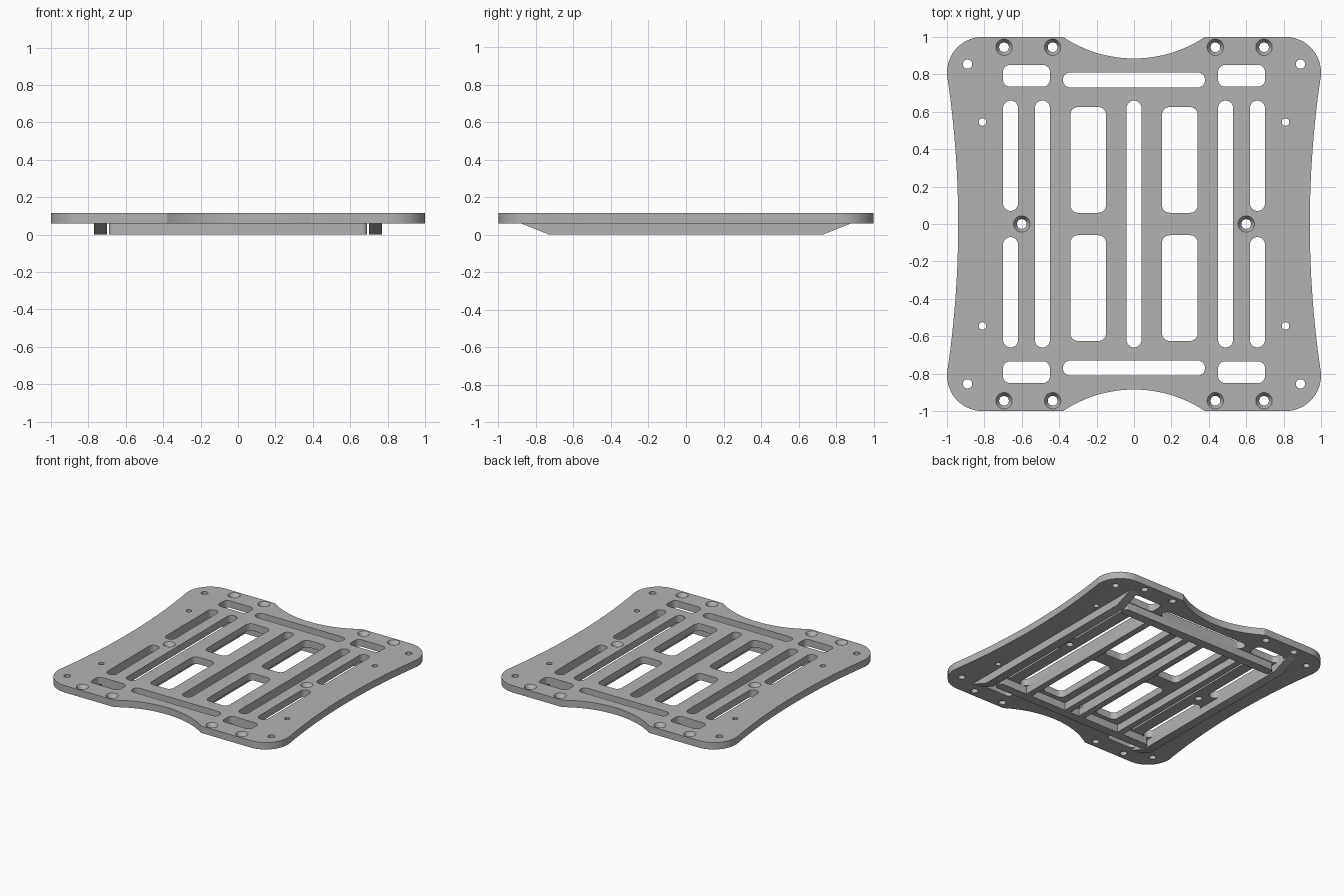
import bpy, bmesh
from math import sin, cos, pi, asin

cube = bpy.data.objects.get("Cube")
if cube:
    bpy.data.objects.remove(cube)

grey = bpy.data.materials.new("plain grey")
grey.use_nodes = True
GREY = (0.45, 0.45, 0.45, 1)
grey.diffuse_color = GREY
grey.node_tree.nodes["Principled BSDF"].inputs["Base Color"].default_value = GREY

TOP, MID = 0.115, 0.06


def arc(cx, cy, r, a0, a1, n):
    return [(cx + r * cos(a0 + (a1 - a0) * i / n), cy + r * sin(a0 + (a1 - a0) * i / n))
            for i in range(n + 1)]


def rounded(x0, x1, y0, y1, r):
    """Rounded rectangle outline, counter-clockwise."""
    r = min(r, (x1 - x0) / 2 - 1e-4, (y1 - y0) / 2 - 1e-4)
    pts = []
    for k, (x, y) in enumerate([(x1 - r, y1 - r), (x0 + r, y1 - r), (x0 + r, y0 + r), (x1 - r, y0 + r)]):
        pts += arc(x, y, r, k * pi / 2, (k + 1) * pi / 2, 8)
    return pts


def circle(x, y, r):
    return arc(x, y, r, 0, 2 * pi, 24)[:-1]


def extrude(name, loops, z0, z1):
    """Filled flat outline with holes, given a thickness."""
    cu = bpy.data.curves.new(name, "CURVE")
    cu.dimensions, cu.fill_mode = "2D", "BOTH"
    cu.extrude = (z1 - z0) / 2
    for loop in loops:
        sp = cu.splines.new("POLY")
        sp.points.add(len(loop) - 1)
        for p, (x, y) in zip(sp.points, loop):
            p.co = (x, y, 0, 1)
        sp.use_cyclic_u = True
    ob = bpy.data.objects.new(name, cu)
    bpy.context.collection.objects.link(ob)
    ob.location.z = (z0 + z1) / 2
    select(ob)
    bpy.ops.object.convert(target="MESH")
    ob = bpy.context.object
    bm = bmesh.new()
    bm.from_mesh(ob.data)
    bmesh.ops.remove_doubles(bm, verts=bm.verts, dist=1e-5)
    bmesh.ops.recalc_face_normals(bm, faces=bm.faces)
    bm.to_mesh(ob.data)
    bm.free()
    finish(ob)


def select(ob):
    bpy.ops.object.select_all(action="DESELECT")
    ob.select_set(True)
    bpy.context.view_layer.objects.active = ob


def finish(ob):
    ob.data.materials.clear()
    ob.data.materials.append(grey)
    select(ob)
    bpy.ops.object.shade_smooth_by_angle(angle=0.5)


def bmesh_object(name, bm):
    bmesh.ops.recalc_face_normals(bm, faces=bm.faces)
    me = bpy.data.meshes.new(name)
    bm.to_mesh(me)
    bm.free()
    ob = bpy.data.objects.new(name, me)
    bpy.context.collection.objects.link(ob)
    finish(ob)


# Outline: one quarter (right waist, corner, end notch), mirrored twice
waist_r, notch_r = 5.36, 0.685
waist_a, notch_a = asin(0.8 / waist_r), asin(0.38 / notch_r)
quarter = arc(0.94 + waist_r, 0, waist_r, pi, pi - waist_a, 12)
quarter += arc(0.81, 0.81, 0.19, 0.05, pi / 2, 14)
quarter += arc(0, 0.885 + notch_r, notch_r, -pi / 2 + notch_a, -pi / 2, 12)
half = quarter + [(-x, y) for x, y in quarter[-2::-1]]
outline = half + [(x, -y) for x, y in half[-2:0:-1]]

# Openings
loops = [outline, rounded(-0.04, 0.04, -0.66, 0.66, 0.04)]
screws = []
for s in (-1, 1):
    def box(x0, x1, y0, y1, r):
        xs = sorted((s * x0, s * x1))
        return rounded(*xs, y0, y1, r)

    loops.append(box(0.45, 0.53, -0.66, 0.66, 0.04))
    loops.append(rounded(-0.38, 0.38, *sorted((s * 0.73, s * 0.81)), 0.04))
    screws.append((s * 0.6, 0))
    for t in (-1, 1):
        def span(a, b):
            return sorted((t * a, t * b))

        loops.append(box(0.45, 0.70, *span(0.735, 0.85), 0.035))
        loops.append(box(0.62, 0.70, *span(0.07, 0.66), 0.04))
        loops.append(box(0.15, 0.34, *span(0.06, 0.625), 0.04))
        loops.append(circle(s * 0.89, t * 0.855, 0.025))
        loops.append(circle(s * 0.81, t * 0.545, 0.02))
        screws += [(s * 0.695, t * 0.945), (s * 0.435, t * 0.945)]
loops += [circle(x, y, 0.044) for x, y in screws]
extrude("plate", loops, MID, TOP)

# Countersunk screw seats
bm = bmesh.new()
profile = [(0.044, TOP), (0.026, 0.085), (0.026, MID), (0.044, MID)]
for x, y in screws:
    rings = [[bm.verts.new((px, py, z)) for px, py in circle(x, y, r)] for r, z in profile]
    for a, b in zip(rings, rings[1:]):
        for i in range(len(a)):
            j = (i + 1) % len(a)
            bm.faces.new((a[i], a[j], b[j], b[i]))
bmesh_object("screw_seats", bm)

# Side rails with sloped ends
for s, name in ((1, "left_rail"), (-1, "right_rail")):
    bm = bmesh.new()
    side = [(-0.88, MID), (-0.73, 0), (0.73, 0), (0.88, MID)]
    face = bm.faces.new([bm.verts.new((s * 0.70, y, z)) for y, z in side])
    out = bmesh.ops.extrude_face_region(bm, geom=[face])["geom"]
    bmesh.ops.translate(bm, vec=(s * 0.07, 0, 0), verts=[v for v in out if isinstance(v, bmesh.types.BMVert)])
    bmesh_object(name, bm)

# Cross rails and lengthwise ribs
for s, end, side in ((1, "back", "left"), (-1, "front", "right")):
    extrude(end + "_cross_rail", [rounded(-0.69, 0.69, *sorted((s * 0.66, s * 0.73)), 0.025)], 0, MID)
    for name, x0, x1 in (("outer", 0.40, 0.45), ("inner", 0.04, 0.09)):
        extrude(f"{side}_{name}_rib", [rounded(*sorted((s * x0, s * x1)), -0.67, 0.67, 0.005)], 0, MID)
